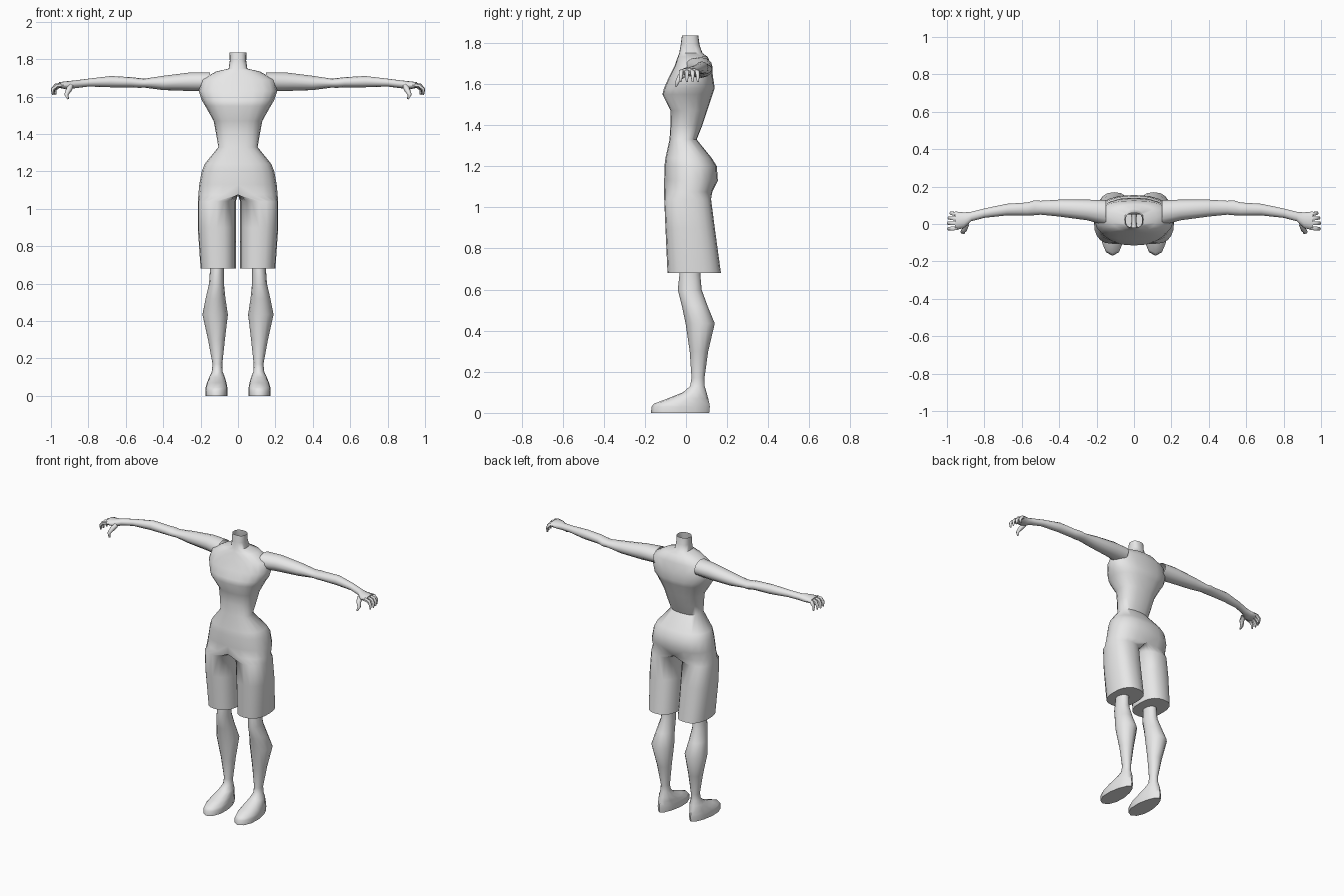
import bpy, bmesh, math
from mathutils import Vector

if "Cube" in bpy.data.objects:
    bpy.data.objects.remove(bpy.data.objects["Cube"])

grey = bpy.data.materials.new("matte_grey")
grey.diffuse_color = (0.8, 0.8, 0.8, 1)
grey.use_nodes = True
grey.node_tree.nodes["Principled BSDF"].inputs["Base Color"].default_value = grey.diffuse_color


def power(v, p):
    return math.copysign(abs(v) ** p, v)


def loft(name, rings, open_start=False, open_end=False, angle=60):
    """Skin closed rings, drop faces on the centre plane, mirror across x."""
    bm = bmesh.new()
    rows = [[bm.verts.new(p) for p in ring] for ring in rings]
    n = len(rows[0])
    for a, b in zip(rows, rows[1:]):
        for i in range(n):
            j = (i + 1) % n
            bm.faces.new((a[i], a[j], b[j], b[i]))
    start, end = bm.faces.new(rows[0]), bm.faces.new(rows[-1])
    bmesh.ops.recalc_face_normals(bm, faces=bm.faces[:])
    drop = [f for f in bm.faces if all(abs(v.co.x) < 1e-4 for v in f.verts)]
    drop += [start] * open_start + [end] * open_end
    bmesh.ops.delete(bm, geom=drop, context='FACES')
    me = bpy.data.meshes.new(name)
    bm.to_mesh(me)
    bm.free()
    ob = bpy.data.objects.new(name, me)
    bpy.context.collection.objects.link(ob)
    me.materials.append(grey)
    bpy.ops.object.select_all(action='DESELECT')
    ob.select_set(True)
    bpy.context.view_layer.objects.active = ob
    bpy.ops.object.shade_smooth_by_angle(angle=math.radians(angle))
    mod = ob.modifiers.new("mirror", 'MIRROR')
    mod.merge_threshold = 0.0005
    return ob


def body_ring(z, xo, yf, yb, leg=0, n=20):
    """Half section of the trunk (leg=0) or a full section of a shorts leg."""
    ring = []
    for i in range(n):
        a = 2 * math.pi * i / n
        c, s = power(math.cos(a), 0.8), power(math.sin(a), 0.85)
        if abs(c) < 1e-6:
            c = 0
        trunk = xo * max(0, c)
        xi = 0.012
        tube = (xo + xi) / 2 + (xo - xi) / 2 * c
        ring.append((trunk + (tube - trunk) * leg,
                     (yf + yb) / 2 + (yb - yf) / 2 * s, z))
    return ring


# Trunk and shorts: z, half width, front y, back y, leg blend
trunk = [
    (1.835, .045, -.02, .06), (1.79, .044, -.026, .066),
    (1.75, .05, -.033, .08), (1.733, .12, -.04, .105),
    (1.69, .195, -.055, .125), (1.63, .21, -.085, .132),
    (1.58, .193, -.107, .14), (1.55, .175, -.115, .13),
    (1.47, .13, -.075, .103), (1.40, .117, -.076, .08),
    (1.33, .105, -.08, .052), (1.24, .178, -.1, .125),
    (1.20, .194, -.105, .15), (1.13, .207, -.106, .155),
    (1.075, .212, -.106, .128), (1.04, .214, -.106, .122, 1),
    (.90, .215, -.1, .14, 1), (.68, .20, -.09, .17, 1)]
loft("torso_and_shorts", [body_ring(*r) for r in trunk], open_start=True)

# Arms and palms: x, centre y, centre z, radius y, radius z
arm = [
    (.15, .06, 1.68, .068, .05), (.25, .075, 1.68, .055, .05),
    (.40, .085, 1.673, .045, .038), (.50, .087, 1.672, .037, .024),
    (.53, .087, 1.673, .04, .026), (.57, .08, 1.677, .035, .027),
    (.68, .077, 1.68, .031, .03), (.80, .058, 1.675, .025, .021),
    (.87, .04, 1.666, .025, .021), (.91, .02, 1.66, .042, .023),
    (.957, .017, 1.662, .05, .015)]
loft("arm", [[(x, cy + ry * math.cos(t), cz + rz * math.sin(t))
              for t in (2 * math.pi * i / 12 for i in range(12))]
             for x, cy, cz, ry, rz in arm], open_start=True)


def digit(name, path, radii, n=6):
    """Tapered tube along a bent path."""
    pts = [Vector(p) for p in path]
    rings = []
    for k, p in enumerate(pts):
        d = (pts[min(k + 1, len(pts) - 1)] - pts[max(k - 1, 0)]).normalized()
        u = d.cross(Vector((0, 1, 0))).normalized()
        v = d.cross(u)
        rings.append([p + radii[k] * (u * math.cos(2 * math.pi * i / n) +
                                      v * math.sin(2 * math.pi * i / n))
                      for i in range(n)])
    loft(name, rings)


# Curled fingers and thumb
for i, (y, reach) in enumerate([(-.024, .99), (.004, .992), (.031, .988), (.055, .978)]):
    digit(f"finger_{i + 1}",
          [(.945, y * .9, 1.662), (reach - .018, y, 1.658),
           (reach, y * 1.05, 1.638), (reach - .002, y * 1.05, 1.61)],
          [.012, .012, .0095, .005])
digit("thumb", [(.895, 0, 1.655), (.905, -.028, 1.635),
                (.918, -.042, 1.61), (.908, -.05, 1.588)],
      [.016, .015, .011, .005])

# Lower legs and feet: z, centre x, radius x, front y, back y, toe flare
leg = [
    (.74, .112, .036, -.03, .07, 0), (.67, .113, .037, -.032, .07, 0),
    (.60, .115, .04, -.04, .076, 0), (.52, .12, .053, -.02, .105, 0),
    (.435, .122, .068, -.002, .14, 0), (.30, .115, .045, .018, .108, 0),
    (.17, .11, .026, .027, .09, 0), (.13, .111, .029, .02, .091, 0),
    (.10, .112, .042, -.015, .1, .05), (.07, .114, .052, -.09, .108, .15),
    (.045, .115, .058, -.155, .114, .2), (.03, .115, .06, -.168, .116, .2),
    (0, .115, .058, -.17, .113, .2)]
rings = []
for z, cx, rx, yf, yb, flare in leg:
    ring = []
    for i in range(12):
        t = 2 * math.pi * i / 12
        s = math.sin(t)
        ring.append((cx + rx * math.cos(t) * (1 - flare * s),
                     (yf + yb) / 2 + (yb - yf) / 2 * s, z))
    rings.append(ring)
loft("leg_and_foot", rings, open_start=True)
